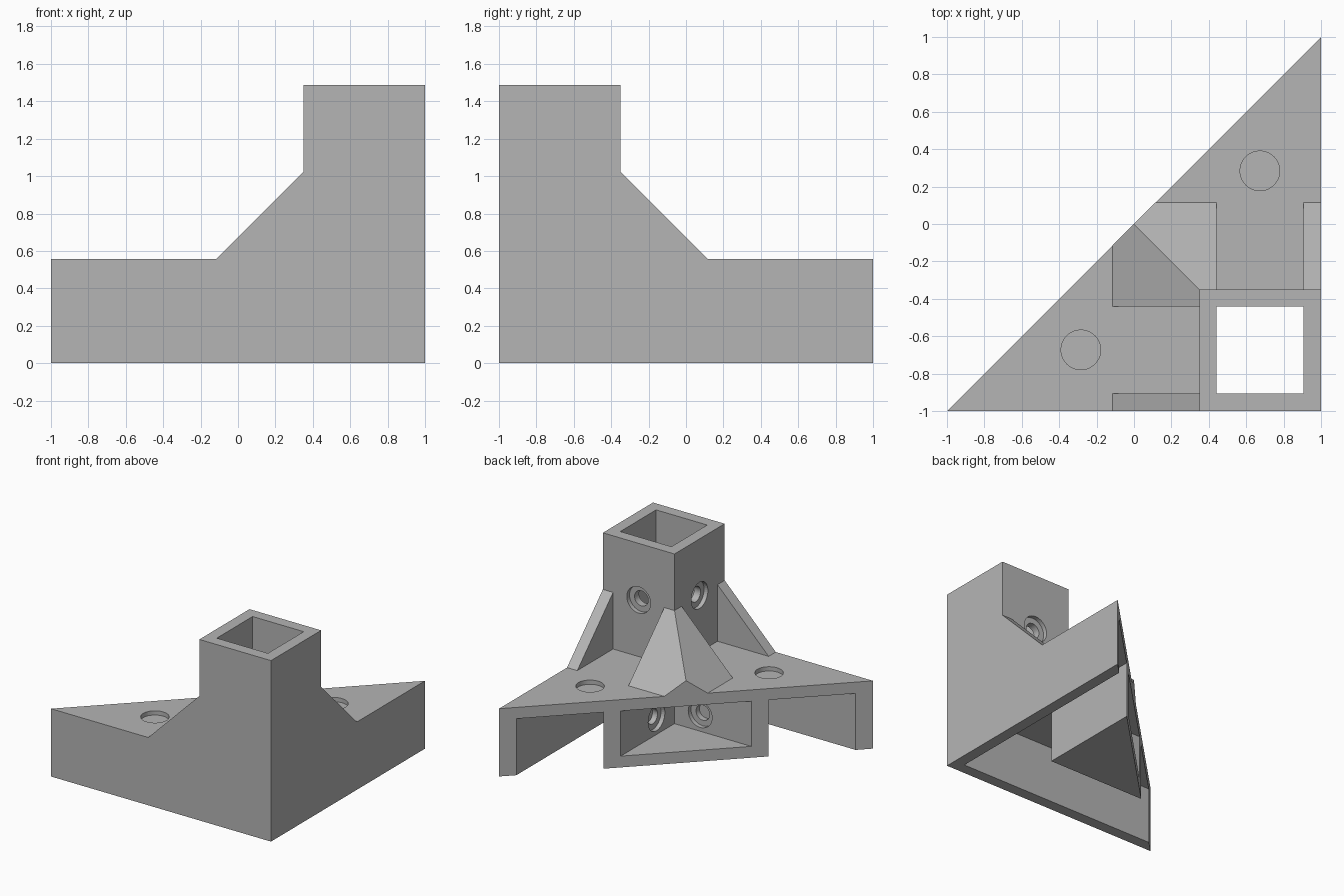
import bpy, bmesh
from mathutils import Vector

if "Cube" in bpy.data.objects:
    bpy.data.objects.remove(bpy.data.objects["Cube"])

T = 0.093                       # wall thickness
OUT = 0.349                     # post outer face
INN = OUT + T                   # post inner face
RIM = 1 - T                     # inside of the outer walls
DECK, TOP = 0.557, 1.487        # plate top, post top
REACH = 0.465                   # rib run and rise
FOOT = REACH - OUT              # where the ribs meet the plate

grey = bpy.data.materials.new("plain grey")
grey.use_nodes = True
grey.diffuse_color = (0.46, 0.46, 0.46, 1)
grey.node_tree.nodes["Principled BSDF"].inputs["Base Color"].default_value = grey.diffuse_color


def finish(name, bm):
    bmesh.ops.recalc_face_normals(bm, faces=bm.faces[:])
    mesh = bpy.data.meshes.new(name)
    bm.to_mesh(mesh)
    bm.free()
    mesh.materials.append(grey)
    ob = bpy.data.objects.new(name, mesh)
    bpy.context.collection.objects.link(ob)
    return ob


def prism(name, loop, move):
    """Extrude a closed 3D loop along a vector."""
    bm = bmesh.new()
    face = bm.faces.new([bm.verts.new(p) for p in loop])
    ext = bmesh.ops.extrude_face_region(bm, geom=[face])["geom"]
    moved = [v for v in ext if isinstance(v, bmesh.types.BMVert)]
    bmesh.ops.translate(bm, verts=moved, vec=move)
    return finish(name, bm)


def slab(name, outline, low, high):
    return prism(name, [(x, y, low) for x, y in outline], (0, 0, high - low))


def square(a, b):
    return [(a, -b), (b, -b), (b, -a), (a, -a)]


def flip(p):
    """Reflect across the diagonal symmetry plane."""
    return (-p[1], -p[0]) + tuple(p[2:])


def bore(center, inward, radius, depth):
    """Round cutter entering a surface at center."""
    d = Vector(inward)
    bm = bmesh.new()
    bmesh.ops.create_cone(bm, cap_ends=True, segments=40, radius1=radius,
                          radius2=radius, depth=depth + 0.02)
    turn = d.to_track_quat("Z", "Y").to_matrix()
    bmesh.ops.rotate(bm, verts=bm.verts[:], matrix=turn)
    bmesh.ops.translate(bm, verts=bm.verts[:], vec=Vector(center) + d * (depth / 2 - 0.01))
    return finish("bore_cutter", bm)


def cut(ob, cutter):
    mod = ob.modifiers.new("cut", "BOOLEAN")
    mod.operation, mod.solver, mod.object = "DIFFERENCE", "EXACT", cutter
    with bpy.context.temp_override(object=ob, active_object=ob, selected_objects=[ob]):
        bpy.ops.object.modifier_apply(modifier=mod.name)
    bpy.data.objects.remove(cutter)


# Triangular plate with the post opening and shallow screw seats
plate = slab("mounting_plate", [(-1, -1), (1, -1), (1, 1)], DECK - T, DECK)
cut(plate, slab("opening_cutter", square(INN, RIM), 0, 1))
seat = (0.673, 0.284, DECK)
for p in (seat, flip(seat)):
    cut(plate, bore(p, (0, 0, -1), 0.106, 0.035))

# Outer skirt walls along the two straight sides
slab("skirt_walls", [(-1, -1), (1, -1), (1, 1), (RIM, RIM), (RIM, -RIM), (-RIM, -RIM)],
     0, DECK - T)

# Hollow square post with screw holes in its two inner faces
post = slab("post", square(OUT, 1), DECK, TOP)
cut(post, slab("post_cutter", square(INN, RIM), 0, 2))
mid = (OUT + 1) / 2
holes = [((mid, -OUT, REACH + DECK), (0, -1, 0))]
holes.append((flip(holes[0][0]), (1, 0, 0)))
for p, d in holes:
    cut(post, bore(p, d, 0.108, 0.035))
    cut(post, bore(p, d, 0.062, T + 0.03))

# Pocket under the plate: two walls and a floor
pocket = slab("pocket_walls", [(INN, INN), (INN, -INN), (-INN, -INN),
                               (-OUT, -OUT), (OUT, -OUT), (OUT, OUT)], 0, DECK - T)
holes = [((OUT, -FOOT, (DECK - T) / 2), (1, 0, 0))]
holes.append((flip(holes[0][0]), (0, -1, 0)))
for p, d in holes:
    cut(pocket, bore(p, d, 0.108, 0.035))
    cut(pocket, bore(p, d, 0.062, 0.08))
slab("pocket_floor", [(-OUT, -OUT), (OUT, -OUT), (OUT, OUT)], 0, T)

# Triangular ribs flush with the outer walls
rib = [(RIM, -OUT, DECK), (RIM, FOOT, DECK), (RIM, -OUT, DECK + REACH)]
prism("left_rib", rib, (T, 0, 0))
prism("front_rib", [flip(p) for p in rib], (0, -T, 0))

# Sloped two-sided brace at the inner post corner
half = [(INN, FOOT, DECK), (FOOT, FOOT, DECK), (INN, -OUT, DECK + REACH)]
ridge = [(0, 0, DECK + FOOT), (OUT, -OUT, DECK + REACH),
         (INN, -INN, DECK), (INN, -INN, DECK + REACH)]
bm = bmesh.new()
for p in half + [flip(q) for q in half] + ridge:
    bm.verts.new(p)
bmesh.ops.convex_hull(bm, input=bm.verts[:])
bmesh.ops.dissolve_limit(bm, angle_limit=0.01, verts=bm.verts[:], edges=bm.edges[:])
finish("corner_brace", bm)
